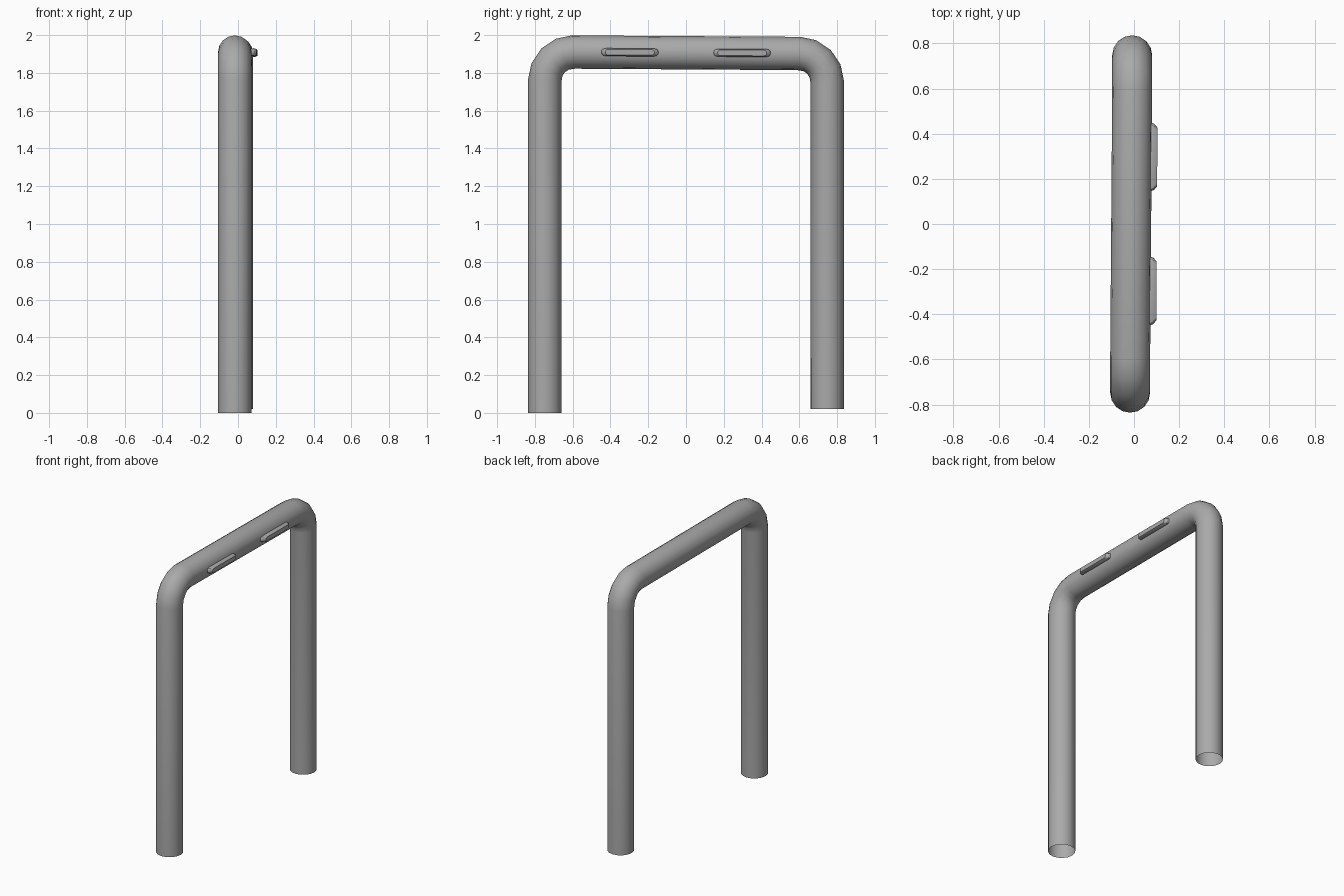
import bpy
import bmesh
from math import sin, cos, pi

if "Cube" in bpy.data.objects:
    bpy.data.objects.remove(bpy.data.objects["Cube"])

grey = bpy.data.materials.new("dark_grey")
grey.diffuse_color = (0.4, 0.4, 0.4, 1)
grey.use_nodes = True
grey.node_tree.nodes["Principled BSDF"].inputs["Base Color"].default_value = grey.diffuse_color


def finish(obj):
    bpy.context.collection.objects.link(obj)
    obj.data.materials.append(grey)
    bpy.ops.object.select_all(action='DESELECT')
    obj.select_set(True)
    bpy.context.view_layer.objects.active = obj
    if obj.type == 'CURVE':
        bpy.ops.object.convert(target='MESH')
    bpy.ops.object.shade_smooth_by_angle()


def tube(name, points, radius, resolution):
    """Sweep a round section along a polyline and turn it into a mesh."""
    curve = bpy.data.curves.new(name, 'CURVE')
    curve.dimensions = '3D'
    curve.bevel_depth = radius
    curve.bevel_resolution = resolution
    spline = curve.splines.new('POLY')
    spline.points.add(len(points) - 1)
    for p, co in zip(spline.points, points):
        p.co = (*co, 1)
    finish(bpy.data.objects.new(name, curve))


# Slight lean of the hoop along its length
def lean_x(y):
    return -0.0125 + 0.006 * y


def lean_z(y):
    return -0.005 * y


def lug(name, y_mid, z_mid, levels):
    """Solid slot-shaped lug: stadium outlines stacked along x, then capped."""
    bm = bmesh.new()
    rings = []
    for x, half, h in levels:
        ring = []
        for side in (1, -1):
            for i in range(7):
                a = pi * (i / 6 - 0.5) + (0 if side > 0 else pi)
                y = y_mid + side * (half - h) + h * cos(a)
                ring.append(bm.verts.new(
                    (lean_x(y) + x, y, z_mid + lean_z(y) + h * sin(a))))
        rings.append(ring)
    for r, s in zip(rings, rings[1:]):
        for i in range(len(r)):
            j = (i + 1) % len(r)
            bm.faces.new((r[i], r[j], s[j], s[i]))
    bm.faces.new(rings[-1])
    bmesh.ops.recalc_face_normals(bm, faces=bm.faces)
    mesh = bpy.data.meshes.new(name)
    bm.to_mesh(mesh)
    bm.free()
    finish(bpy.data.objects.new(name, mesh))


# Main hoop: leg, bend, top bar, bend, leg (open at the feet)
LEG_Y, BAR_Z, BEND, STEPS = 0.7475, 1.9065, 0.15, 4
path = [(lean_x(-LEG_Y), -LEG_Y, 0.0)]
for side in (-1, 1):
    arc = []
    for i in range(STEPS + 1):
        a = pi / 2 * i / STEPS
        y = side * (LEG_Y - BEND + BEND * cos(a))
        z = BAR_Z - BEND + BEND * sin(a) + lean_z(side * LEG_Y)
        arc.append((lean_x(side * LEG_Y), y, z))
    path += arc if side < 0 else arc[::-1]
path += [(lean_x(LEG_Y), LEG_Y, 0.02)]
tube("hoop_frame", path, 0.0885, 6)

# Two small lugs on the side of the top bar, with chamfered outer edges
LEVELS = [(0.080, 0.154, 0.019), (0.100, 0.147, 0.021), (0.114, 0.130, 0.015)]
for side, label in ((-1, "left"), (1, "right")):
    lug(f"{label}_lug", side * 0.297, BAR_Z + 0.001, LEVELS)
